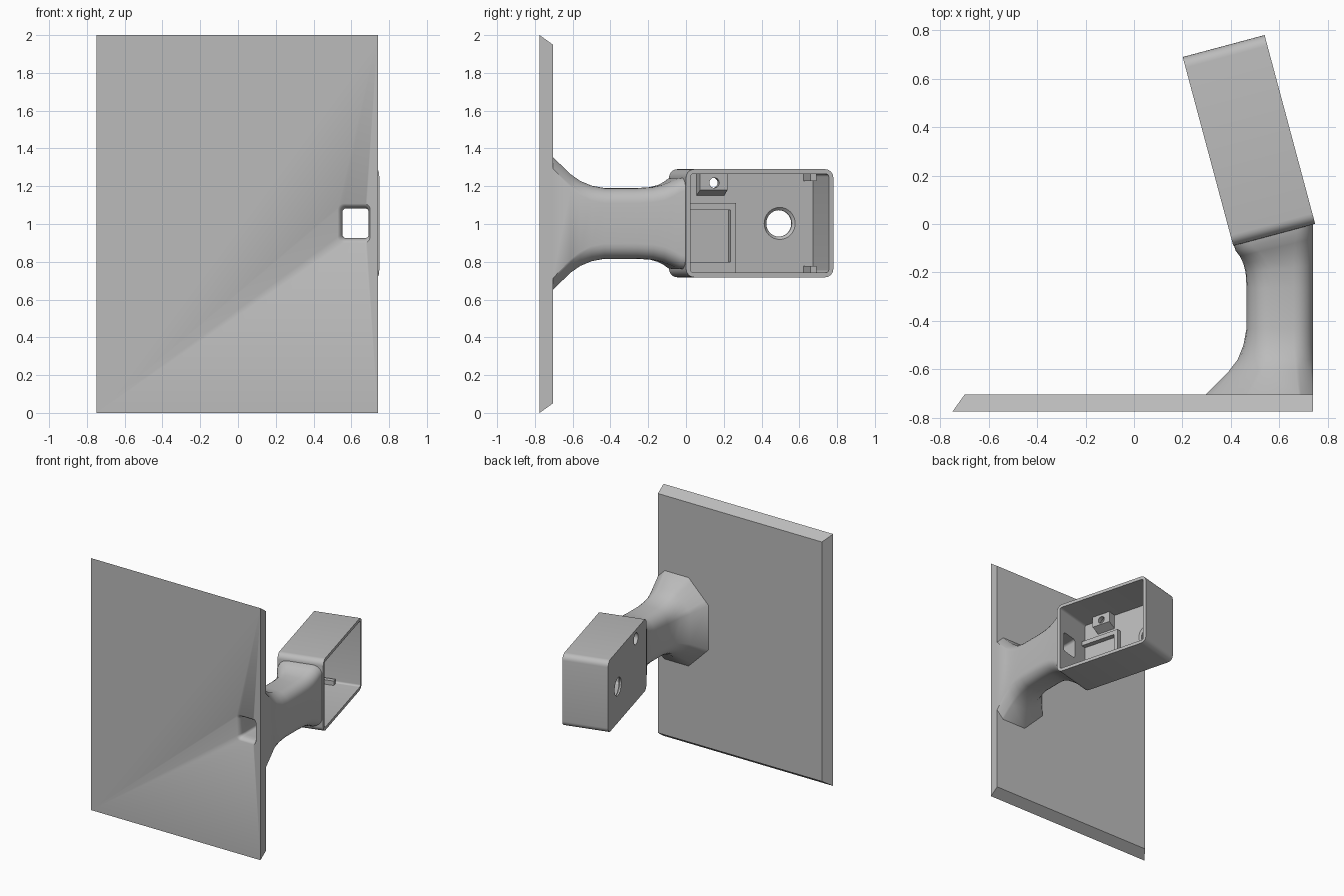
import bpy, bmesh
from math import radians, cos, sin, pi
from mathutils import Matrix, Vector

if "Cube" in bpy.data.objects:
    bpy.data.objects.remove(bpy.data.objects["Cube"])

grey = bpy.data.materials.new("plain grey")
grey.use_nodes = True
grey.diffuse_color = (0.5, 0.5, 0.5, 1)
grey.node_tree.nodes["Principled BSDF"].inputs["Base Color"].default_value = grey.diffuse_color

MID_Z = 1.003
# housing frame: first axis = depth, second = length, third = height
HOUSING = Matrix.Translation((0.41, -0.09, 0)) @ Matrix.Rotation(radians(15), 4, 'Z')


def loft(name, rings, matrix=Matrix()):
    """Skin a stack of equal-length rings and cap both ends."""
    bm = bmesh.new()
    loops = [[bm.verts.new(matrix @ Vector(p)) for p in ring] for ring in rings]
    for a, b in zip(loops, loops[1:]):
        for i in range(len(a)):
            j = (i + 1) % len(a)
            bm.faces.new((a[i], a[j], b[j], b[i]))
    bm.faces.new(loops[0])
    bm.faces.new(loops[-1])
    bmesh.ops.recalc_face_normals(bm, faces=bm.faces)
    mesh = bpy.data.meshes.new(name)
    bm.to_mesh(mesh)
    bm.free()
    mesh.materials.append(grey)
    obj = bpy.data.objects.new(name, mesh)
    bpy.context.scene.collection.objects.link(obj)
    return obj


def round_rect(a0, a1, b0, b1, r0, r1=None, roundness=1, steps=7):
    """Rectangle with corner size r0 on the a0 side and r1 on the a1 side.
    Roundness 0 gives straight chamfers, 1 gives arcs."""
    r1 = r0 if r1 is None else r1
    corners = [(a1 - r1, b1 - r1, r1, 0), (a0 + r0, b1 - r0, r0, 1),
               (a0 + r0, b0 + r0, r0, 2), (a1 - r1, b0 + r1, r1, 3)]
    points = []
    for ca, cb, r, quarter in corners:
        start = quarter * pi / 2
        for k in range(steps):
            t = k / (steps - 1)
            ang = start + t * pi / 2
            line = ((1 - t) * cos(start) + t * cos(start + pi / 2),
                    (1 - t) * sin(start) + t * sin(start + pi / 2))
            arc = (cos(ang), sin(ang))
            da, db = (line[i] + (arc[i] - line[i]) * roundness for i in (0, 1))
            points.append((ca + r * da, cb + r * db))
    return points


def prism(name, outline, u0, u1, matrix=HOUSING):
    return loft(name, [[(u, a, b) for a, b in outline] for u in (u0, u1)], matrix)


def box(name, u0, u1, v0, v1, z0, z1):
    return prism(name, [(v0, z0), (v1, z0), (v1, z1), (v0, z1)], u0, u1)


def drill(name, v, z, stations):
    """Round cutter through the housing; stations are (depth, radius)."""
    turn = [2 * pi * i / 32 for i in range(32)]
    return loft(name, [[(u, v + r * cos(a), z + r * sin(a)) for a in turn]
                       for u, r in stations], HOUSING)


def cut(obj, *cutters):
    """Subtract cutters and bake the result."""
    for c in cutters:
        mod = obj.modifiers.new("cut", 'BOOLEAN')
        mod.operation, mod.solver, mod.object = 'DIFFERENCE', 'EXACT', c
    graph = bpy.context.evaluated_depsgraph_get()
    mesh = bpy.data.meshes.new_from_object(obj.evaluated_get(graph))
    obj.modifiers.clear()
    obj.data = mesh


def smooth(obj, angle):
    obj.data.shade_smooth()
    obj.data.set_sharp_from_angle(angle=radians(angle))


# Mounting plate, bevelled on three back edges
plate = loft("mounting_plate", [
    [(-0.75 + d, y, d), (0.74, y, d), (0.74, y, 2 - d), (-0.75 + d, y, 2 - d)]
    for y, d in ((-0.775, 0), (-0.705, 0.05))])

# Neck: octagonal foot, rounded waist, flare onto the tilted housing
# columns: y, inner x, half height, inner corner, outer corner, roundness, tilt
stations = [
    (-0.706, 0.295, 0.352, 0.175, 0.06, 0, 0), (-0.61, 0.39, 0.26, 0.14, 0.07, 0.3, 0),
    (-0.56, 0.428, 0.225, 0.12, 0.075, 0.6, 0), (-0.5, 0.452, 0.2, 0.11, 0.08, 0.9, 0),
    (-0.43, 0.465, 0.187, 0.1, 0.08, 1, 0), (-0.26, 0.465, 0.187, 0.1, 0.08, 1, 0.1),
    (-0.17, 0.461, 0.192, 0.1, 0.08, 1, 0.4), (-0.11, 0.452, 0.204, 0.09, 0.08, 1, 0.7),
    (-0.06, 0.437, 0.222, 0.08, 0.075, 1, 0.9), (-0.025, 0.42, 0.238, 0.07, 0.07, 1, 1),
    (0.008, 0.41, 0.243, 0.07, 0.07, 1, 1)]
neck = loft("neck", [
    [(x, y + (x - 0.74) * 0.268 * tilt, z) for x, z in
     round_rect(x0, 0.74, MID_Z - h, MID_Z + h, r0, r1, rnd)]
    for y, x0, h, r0, r1, rnd, tilt in stations])

# Housing shell, open on its outer side
housing = prism("housing", round_rect(0, 0.807, 0.718, 1.29, 0.045), 0, 0.35)
hollow = prism("hollow_cutter", round_rect(0.025, 0.782, 0.743, 1.265, 0.015), 0.025, 0.4)

# Cable tunnel with a softened mouth
tunnel = loft("tunnel_cutter", [
    [(x, y, z) for x, z in
     round_rect(0.553 - e, 0.692 + e * 0.3, 0.925 - e, 1.083 + e, 0.02 + e / 2)]
    for y, e in ((-0.79, 0.03), (-0.775, 0.025), (-0.768, 0.014), (-0.757, 0.006),
                 (-0.74, 0), (0.06, 0))])

# Holes through the housing back
main_hole = drill("main_hole_cutter", 0.6, MID_Z,
                  ((-0.02, 0.07), (0.012, 0.07), (0.025, 0.085), (0.05, 0.085)))
screw_recess = drill("screw_recess_cutter", 0.223, 1.218, ((-0.02, 0.045), (0.06, 0.045)))
screw_hole = drill("screw_hole_cutter", 0.223, 1.218, ((0.03, 0.027), (0.15, 0.027)))

# Screw block with a sloped lower face
block = loft("screw_block", [
    [(0.02, v, 1.15), (0.095, v, 1.18), (0.095, v, 1.27), (0.02, v, 1.27)]
    for v in (0.145, 0.296)], HOUSING)

# Raised pad with a pocket, and two corner clips
pad = box("raised_pad", 0.02, 0.065, 0.02, 0.35, 0.735, 1.11)
pocket = box("pocket_cutter", 0.024, 0.1, 0, 0.319, 0.80, 1.075)
cut(pad, pocket)
for name, z0, z1 in (("lower_clip", 0.735, 0.778), ("upper_clip", 1.228, 1.27)):
    box(name, 0.02, 0.165, 0.73, 0.765, z0, z1)

cut(plate, tunnel)
cut(neck, tunnel)
cut(housing, hollow, tunnel, main_hole, screw_recess)
cut(block, screw_recess, screw_hole)
for obj, angle in ((plate, 35), (neck, 40), (housing, 35), (block, 15)):
    smooth(obj, angle)
for cutter in (hollow, tunnel, main_hole, screw_recess, screw_hole, pocket):
    bpy.data.objects.remove(cutter)
